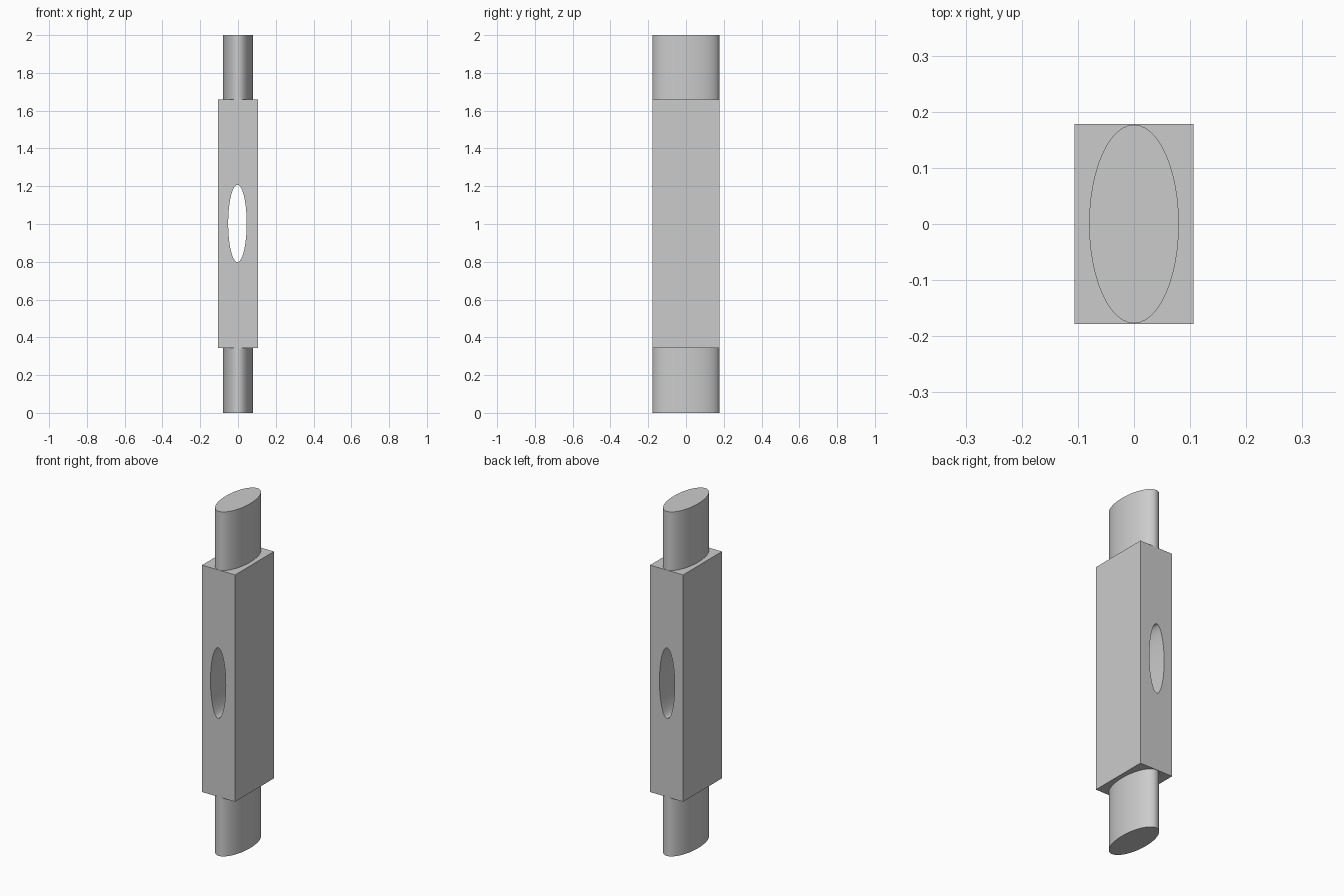
import bpy
import math

cube = bpy.data.objects.get("Cube")
if cube:
    bpy.data.objects.remove(cube, do_unlink=True)

HALF_X, HALF_Y = 0.106, 0.178
BOTTOM, TOP = 0.343, 1.66

grey = bpy.data.materials.new("plain_grey")
grey.use_nodes = True
colour = (0.6, 0.6, 0.6, 1)
grey.diffuse_color = colour
grey.node_tree.nodes["Principled BSDF"].inputs["Base Color"].default_value = colour


def finish(name, scale):
    obj = bpy.context.object
    obj.name = name
    obj.scale = scale
    bpy.ops.object.transform_apply(location=False, rotation=True, scale=True)
    obj.data.materials.append(grey)
    return obj


def oval(name, location, scale, rotation=(0, 0, 0)):
    bpy.ops.mesh.primitive_cylinder_add(vertices=48, radius=1, depth=1,
                                        location=location, rotation=rotation)
    return finish(name, scale)


# Rectangular body
bpy.ops.mesh.primitive_cube_add(size=2, location=(0, 0, (BOTTOM + TOP) / 2))
body = finish("body", (HALF_X, HALF_Y, (TOP - BOTTOM) / 2))

# Oval hole running front to back
cutter = oval("hole_cutter", (-0.003, 0, 1.003), (0.049, 0.205, 1),
              (math.pi / 2, 0, 0))
hole = body.modifiers.new("hole", "BOOLEAN")
hole.operation = "DIFFERENCE"
hole.solver = "EXACT"
hole.object = cutter
bpy.context.view_layer.objects.active = body
bpy.ops.object.modifier_apply(modifier=hole.name)
bpy.data.objects.remove(cutter, do_unlink=True)

# Oval pegs at both ends
pegs = [oval(name, (0, 0, (low + high) / 2), (0.08, HALF_Y - 0.001, high - low))
        for name, low, high in (("lower_peg", 0, BOTTOM), ("upper_peg", TOP, 2))]

# Smooth the curved walls, keep the edges crisp
bpy.ops.object.select_all(action="DESELECT")
for obj in [body] + pegs:
    obj.select_set(True)
bpy.ops.object.shade_smooth_by_angle(angle=math.radians(30))
